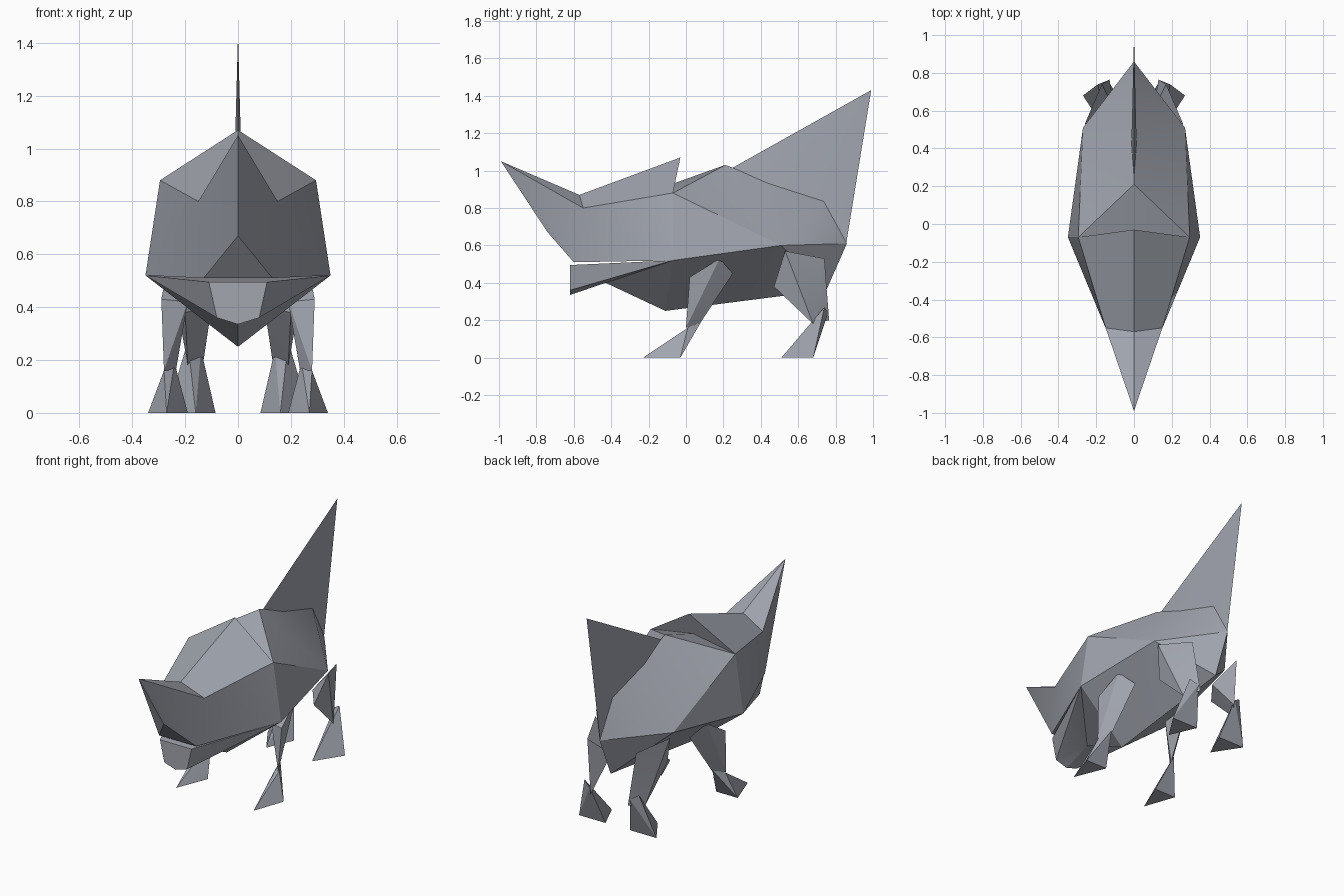
import bpy, bmesh, math
from mathutils import Vector

if "Cube" in bpy.data.objects:
    bpy.data.objects.remove(bpy.data.objects["Cube"])

mat = bpy.data.materials.new("slate_grey")
mat.diffuse_color = (0.36, 0.38, 0.43, 1)
mat.use_nodes = True
mat.node_tree.nodes["Principled BSDF"].inputs["Base Color"].default_value = mat.diffuse_color


def make(name, bm, angle=30):
    bmesh.ops.remove_doubles(bm, verts=bm.verts, dist=0.0005)
    bmesh.ops.recalc_face_normals(bm, faces=bm.faces)
    me = bpy.data.meshes.new(name)
    bm.to_mesh(me)
    bm.free()
    me.materials.append(mat)
    ob = bpy.data.objects.new(name, me)
    bpy.context.collection.objects.link(ob)
    bpy.context.view_layer.objects.active = ob
    for o in bpy.context.selected_objects:
        o.select_set(False)
    ob.select_set(True)
    bpy.ops.object.shade_smooth_by_angle(angle=math.radians(angle))


def mirrored(name, faces, angle=30):
    """Build faces given on the +x half and mirror them across x = 0."""
    bm = bmesh.new()
    for s in (1, -1):
        for f in faces:
            bm.faces.new([bm.verts.new((s * x, y, z)) for x, y, z in f])
    make(name, bm, angle)


def hull(name, pts, side=1):
    bm = bmesh.new()
    vs = [bm.verts.new((side * x, y, z)) for x, y, z in pts]
    r = bmesh.ops.convex_hull(bm, input=vs)
    junk = [g for g in r["geom_interior"] + r["geom_unused"]
            if isinstance(g, bmesh.types.BMVert) and g.is_valid]
    bmesh.ops.delete(bm, geom=list(set(junk)), context="VERTS")
    make(name, bm, 15)


# Shared landmarks (right half)
horn = (0, -0.99, 1.05)
brow = (0, -0.57, 0.87)
crest = (0, -0.03, 1.07)
cheek = (0.15, -0.55, 0.80)
frill = (0.295, -0.07, 0.88)
jowl = (0.35, -0.07, 0.52)
lip = (0.13, -0.60, 0.51)
nose = (0, -0.74, 0.67)
nape = (0, -0.07, 0.93)
back = (0, 0.21, 1.03)
rump = (0, 0.74, 0.84)
tail = (0, 0.86, 0.61)
hip = (0.27, 0.51, 0.60)
mid_lip = (0, -0.60, 0.51)
mid_neck = (0, -0.07, 0.52)
keel = (0, -0.11, 0.25)
belly = (0, 0.75, 0.36)

# Head with raised horn and frill
mirrored("head", [
    (horn, brow, cheek), (brow, crest, frill, cheek), (crest, nape, frill),
    (horn, cheek, lip, nose), (cheek, frill, jowl), (cheek, jowl, lip),
    (nose, lip, mid_lip), (mid_lip, lip, jowl, mid_neck),
])

# Body behind the frill
mirrored("body", [
    (nape, back, frill), (back, rump, hip), (back, hip, frill),
    (frill, hip, jowl), (rump, tail, hip),
    (jowl, hip, keel), (hip, belly, keel), (hip, tail, belly),
])

# Lower jaw running back into the throat
j_top, j_low = (0.11, -0.62, 0.495), (0.08, -0.62, 0.36)
chin, j_mid = (0, -0.62, 0.335), (0, -0.62, 0.495)
throat = (0, -0.43, 0.40)
mirrored("lower_jaw", [
    (j_mid, j_top, j_low, chin), (chin, j_low, throat),
    (j_low, j_top, jowl), (j_low, jowl, throat), (throat, jowl, keel),
    (j_mid, j_top, jowl, mid_neck),
])

# Thin tail fin
mirrored("tail_fin", [
    ((0, 0.24, 1.01), (0, 0.99, 1.43), (0.014, 0.42, 0.92)),
    ((0, 0.99, 1.43), (0, 0.855, 0.60), (0.014, 0.42, 0.92)),
], 20)

# Legs and wedge feet
for side, label in ((1, "right"), (-1, "left")):
    hull(f"front_leg_{label}", [
        (0.27, 0.18, 0.53), (0.29, 0.02, 0.43), (0.20, 0.25, 0.45),
        (0.19, 0.06, 0.42), (0.28, 0.00, 0.16), (0.235, 0.06, 0.16)], side)
    hull(f"front_foot_{label}", [
        (0.27, -0.23, 0), (0.34, -0.03, 0), (0.19, -0.03, 0),
        (0.28, 0.01, 0.16), (0.24, 0.08, 0.19), (0.235, 0.01, 0.13)], side)
    hull(f"hind_leg_{label}", [
        (0.26, 0.53, 0.57), (0.17, 0.74, 0.53), (0.20, 0.47, 0.38),
        (0.10, 0.60, 0.40), (0.13, 0.765, 0.20), (0.19, 0.68, 0.18)], side)
    hull(f"hind_foot_{label}", [
        (0.16, 0.51, 0), (0.27, 0.68, 0), (0.085, 0.68, 0),
        (0.19, 0.68, 0.18), (0.14, 0.76, 0.24), (0.19, 0.74, 0.27)], side)
